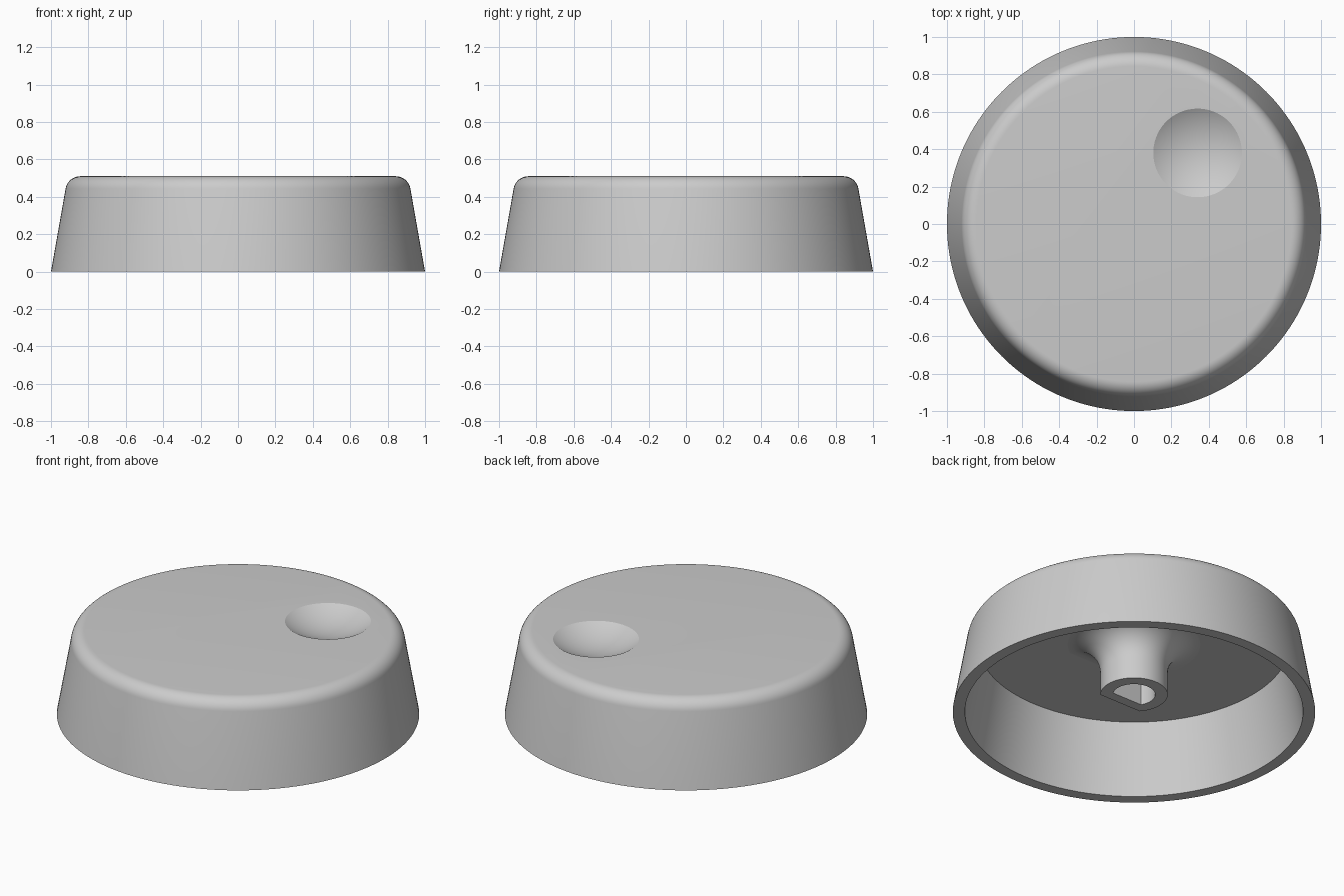
import bpy, bmesh
from math import sin, cos, pi, radians, asin, sqrt, tan

cube = bpy.data.objects.get("Cube")
if cube:
    bpy.data.objects.remove(cube, do_unlink=True)

# One plain grey plastic
grey = bpy.data.materials.new("grey plastic")
grey.use_nodes = True
colour = (0.6, 0.6, 0.6, 1)
grey.diffuse_color = colour
grey.node_tree.nodes["Principled BSDF"].inputs["Base Color"].default_value = colour

HEIGHT, CEILING, STEM_END = 0.51, 0.43, 0.11
DRAFT = tan(radians(10))


def circle(r, z, n=160):
    return [(r * cos(2 * pi * i / n), r * sin(2 * pi * i / n), z) for i in range(n)]


def d_outline(r, flat, z, n=64, m=16):
    """Circle cut by a flat on its front side, as one ring."""
    a = asin(flat / r)
    half = sqrt(r * r - flat * flat)
    arc = [(r * cos(-a + (pi + 2 * a) * i / n), r * sin(-a + (pi + 2 * a) * i / n), z)
           for i in range(n + 1)]
    line = [(-half + 2 * half * i / m, -flat, z) for i in range(1, m)]
    return arc + line


def loft(name, rings, cap_start=False, cap_end=False):
    """Skin a series of matching rings."""
    bm = bmesh.new()
    loops = [[bm.verts.new(p) for p in ring] for ring in rings]
    for a, b in zip(loops, loops[1:]):
        for i in range(len(a)):
            j = (i + 1) % len(a)
            bm.faces.new((a[i], a[j], b[j], b[i]))
    if cap_start:
        bm.faces.new(loops[0][::-1])
    if cap_end:
        bm.faces.new(loops[-1])
    mesh = bpy.data.meshes.new(name)
    bm.to_mesh(mesh)
    bm.free()
    obj = bpy.data.objects.new(name, mesh)
    bpy.context.collection.objects.link(obj)
    mesh.materials.append(grey)
    return obj


def activate(obj):
    bpy.ops.object.select_all(action="DESELECT")
    obj.select_set(True)
    bpy.context.view_layer.objects.active = obj


def smooth(obj):
    activate(obj)
    bpy.ops.object.shade_smooth_by_angle(angle=radians(20))


# Hollow tapered cap: ceiling, inner wall, rim, outer wall, rounded top edge
FILLET = 0.08
centre_r = 1 - HEIGHT * DRAFT - FILLET * tan(radians(40))
rings = [circle(0.933 - CEILING * DRAFT, CEILING), circle(0.933, 0), circle(1, 0)]
for i in range(11):
    a = radians(10 + 8 * i)
    rings.append(circle(centre_r + FILLET * cos(a), HEIGHT - FILLET + FILLET * sin(a)))
body = loft("knob_body", rings, cap_start=True, cap_end=True)

# Shallow finger dimple in the top
DIMPLE_R, DEPTH = 0.237, 0.065
ball_r = (DIMPLE_R ** 2 + DEPTH ** 2) / (2 * DEPTH)
bpy.ops.mesh.primitive_uv_sphere_add(segments=96, ring_count=96, radius=ball_r,
                                     location=(0.34, 0.38, HEIGHT - DEPTH + ball_r))
cutter = bpy.context.object
cutter.name = "dimple_cutter"
cutter.hide_render = True
cutter.data.materials.append(grey)
cut = body.modifiers.new("dimple", "BOOLEAN")
cut.operation = "DIFFERENCE"
cut.solver = "EXACT"
cut.object = cutter
activate(body)
bpy.ops.object.modifier_apply(modifier=cut.name)
bpy.data.objects.remove(cutter, do_unlink=True)
smooth(body)

# Shaft socket: blind keyed hole, end face, post flaring into the ceiling
FLARE = 0.18
rings = [d_outline(0.117, 0.06, 0.4), d_outline(0.117, 0.06, STEM_END),
         d_outline(0.186, 0.12, STEM_END)]
for i in range(11):
    a = pi / 2 * i / 10
    grow = FLARE * (1 - cos(a))
    rings.append(d_outline(0.186 + grow, 0.12 + grow, CEILING - FLARE + FLARE * sin(a)))
socket = loft("shaft_socket", rings, cap_start=True)
smooth(socket)
